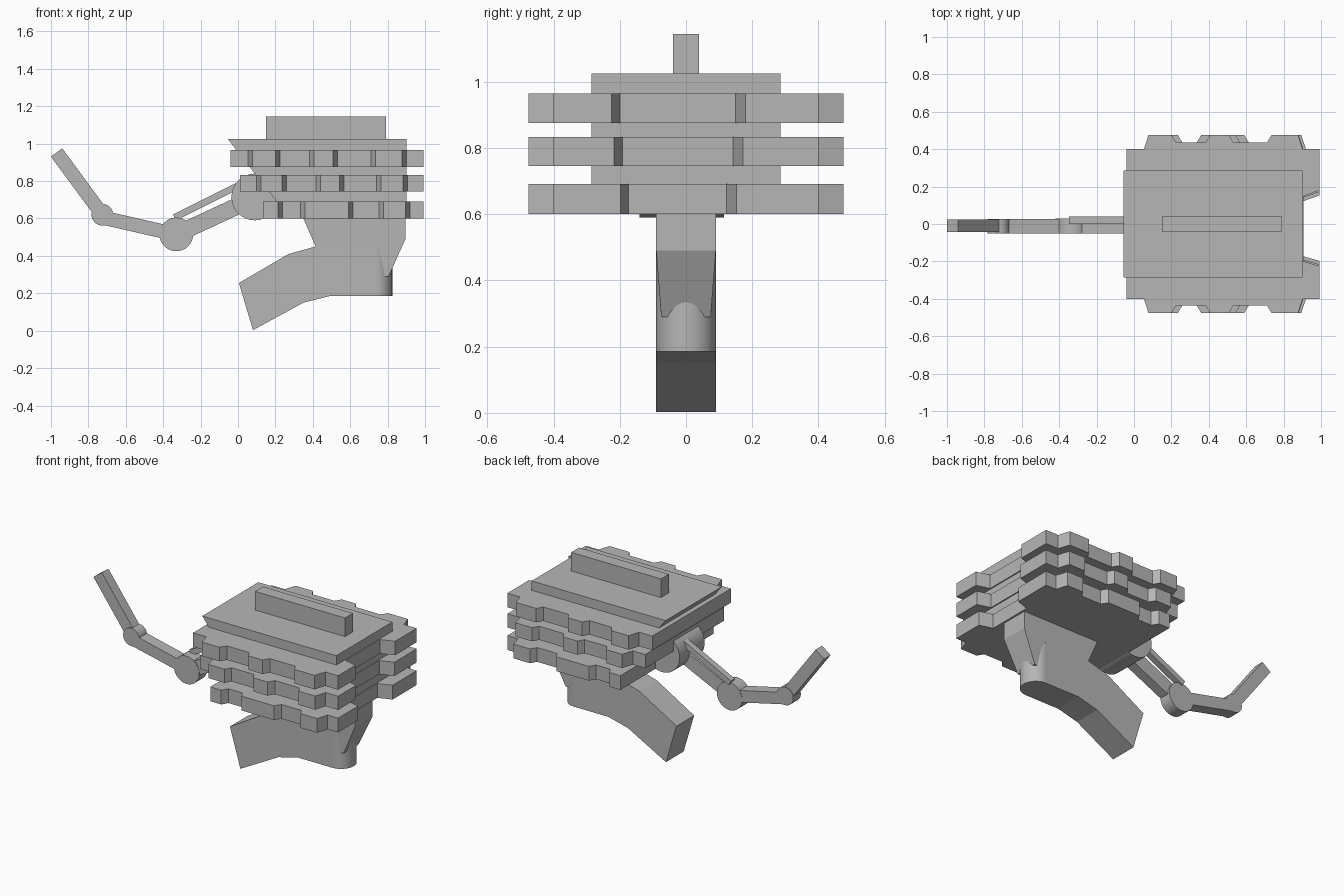
import bpy, bmesh, math
from mathutils import Vector

cube = bpy.data.objects.get("Cube")
if cube:
    bpy.data.objects.remove(cube, do_unlink=True)

grey = bpy.data.materials.new("plain grey")
grey.use_nodes = True
GREY = (0.47, 0.47, 0.47, 1)
grey.diffuse_color = GREY
grey.node_tree.nodes["Principled BSDF"].inputs["Base Color"].default_value = GREY


def prism(name, points, low, high, plan=False, smooth=False):
    """Extrude a side profile (x, z) along y, or a plan outline (x, y) along z."""
    bm = bmesh.new()
    place = (lambda p, d: (p[0], p[1], d)) if plan else (lambda p, d: (p[0], d, p[1]))
    face = bm.faces.new([bm.verts.new(place(p, low)) for p in points])
    out = bmesh.ops.extrude_face_region(bm, geom=[face])
    move = Vector((0, 0, high - low)) if plan else Vector((0, high - low, 0))
    bmesh.ops.translate(bm, vec=move, verts=[g for g in out["geom"] if isinstance(g, bmesh.types.BMVert)])
    bmesh.ops.recalc_face_normals(bm, faces=bm.faces)
    mesh = bpy.data.meshes.new(name)
    bm.to_mesh(mesh)
    bm.free()
    mesh.materials.append(grey)
    obj = bpy.data.objects.new(name, mesh)
    bpy.context.collection.objects.link(obj)
    if smooth:
        bpy.ops.object.select_all(action="DESELECT")
        obj.select_set(True)
        bpy.context.view_layer.objects.active = obj
        bpy.ops.object.shade_smooth_by_angle()
    return obj


def disc(name, x, c, r, low, high, plan=False):
    turns = [math.tau * i / 32 for i in range(32)]
    pts = [(x + r * math.cos(a), c + r * math.sin(a)) for a in turns]
    return prism(name, pts, low, high, plan, smooth=True)


def bar(name, start, end, width, low, high):
    a, b = Vector(start), Vector(end)
    d = (b - a).normalized() * width / 2
    n = Vector((-d.y, d.x))
    return prism(name, [a + n, b + n, b - n, a - n], low, high)


# Main body with a sloped back end, and the fin on top
prism("body", [(-0.055, 1.025), (0.9, 1.025), (0.9, 0.61), (0.27, 0.61)], -0.285, 0.285)
prism("top_fin", [(0.15, 1.02), (0.79, 1.02), (0.79, 1.145), (0.15, 1.145)], -0.04, 0.04)


# Toothed plates: edge steps alternate between valley and tooth
def toothed_plate(name, low, high, start, steps, shift):
    valley, tooth, corner = 0.435, 0.475, 0.40
    first = corner if start < 0.1 else tooth
    side, level = [(start, first)], first
    for x, nxt in steps:
        target = {"up": tooth, "down": valley, "end": corner}[nxt]
        side += [(x - 0.012, level), (x + 0.012, target)]
        level = target
    side.append((0.993, corner))
    notch = [(0.993, 0.18 - shift), (0.907, 0.15 - shift),
             (0.907, -0.20 + shift), (0.993, -0.225 + shift)]
    prism(name, side + notch + [(x, -y) for x, y in reversed(side)], low, high, plan=True)


toothed_plate("upper_plate", 0.875, 0.965, -0.04,
              [(0.065, "up"), (0.213, "down"), (0.395, "up"),
               (0.52, "down"), (0.723, "up"), (0.89, "end")], 0)
toothed_plate("middle_plate", 0.745, 0.833, 0.01,
              [(0.11, "up"), (0.247, "down"), (0.43, "up"),
               (0.555, "down"), (0.753, "up"), (0.893, "end")], 0.008)
toothed_plate("lower_plate", 0.60, 0.692, 0.135,
              [(0.225, "down"), (0.347, "up"),
               (0.602, "down"), (0.767, "up"), (0.907, "end")], 0.027)

# Neck, tapering towards its lower tip
neck = prism("neck", [(0.345, 0.61), (0.415, 0.45), (0.74, 0.45), (0.78, 0.29),
                      (0.805, 0.29), (0.895, 0.49), (0.895, 0.61)], -0.09, 0.09)
for v in neck.data.vertices:
    if v.co.z < 0.3:
        v.co.y *= 0.83

# Curved foot with a rounded end
prism("foot", [(0.005, 0.255), (0.08, 0.003), (0.35, 0.15), (0.49, 0.185), (0.735, 0.185),
               (0.735, 0.46), (0.415, 0.45), (0.27, 0.41)], -0.09, 0.09)
disc("foot_round_end", 0.735, 0, 0.09, 0.185, 0.46, plan=True)

# Jointed arm
shoulder, elbow, wrist, tip = (0.09, 0.715), (-0.33, 0.515), (-0.725, 0.62), (-0.97, 0.953)
disc("shoulder_drum", *shoulder, 0.125, -0.14, 0.115)
bar("upper_arm_beam", elbow, (0.09, 0.71), 0.09, -0.05, 0.015)
bar("upper_arm_rod", (-0.34, 0.605), (0.02, 0.785), 0.035, 0.0, 0.04)
disc("elbow_joint", *elbow, 0.09, -0.052, 0.03)
bar("forearm", elbow, (-0.725, 0.605), 0.075, -0.05, 0.028)
disc("wrist_joint", *wrist, 0.058, -0.05, 0.028)
bar("hand", wrist, tip, 0.075, -0.042, 0.024)
